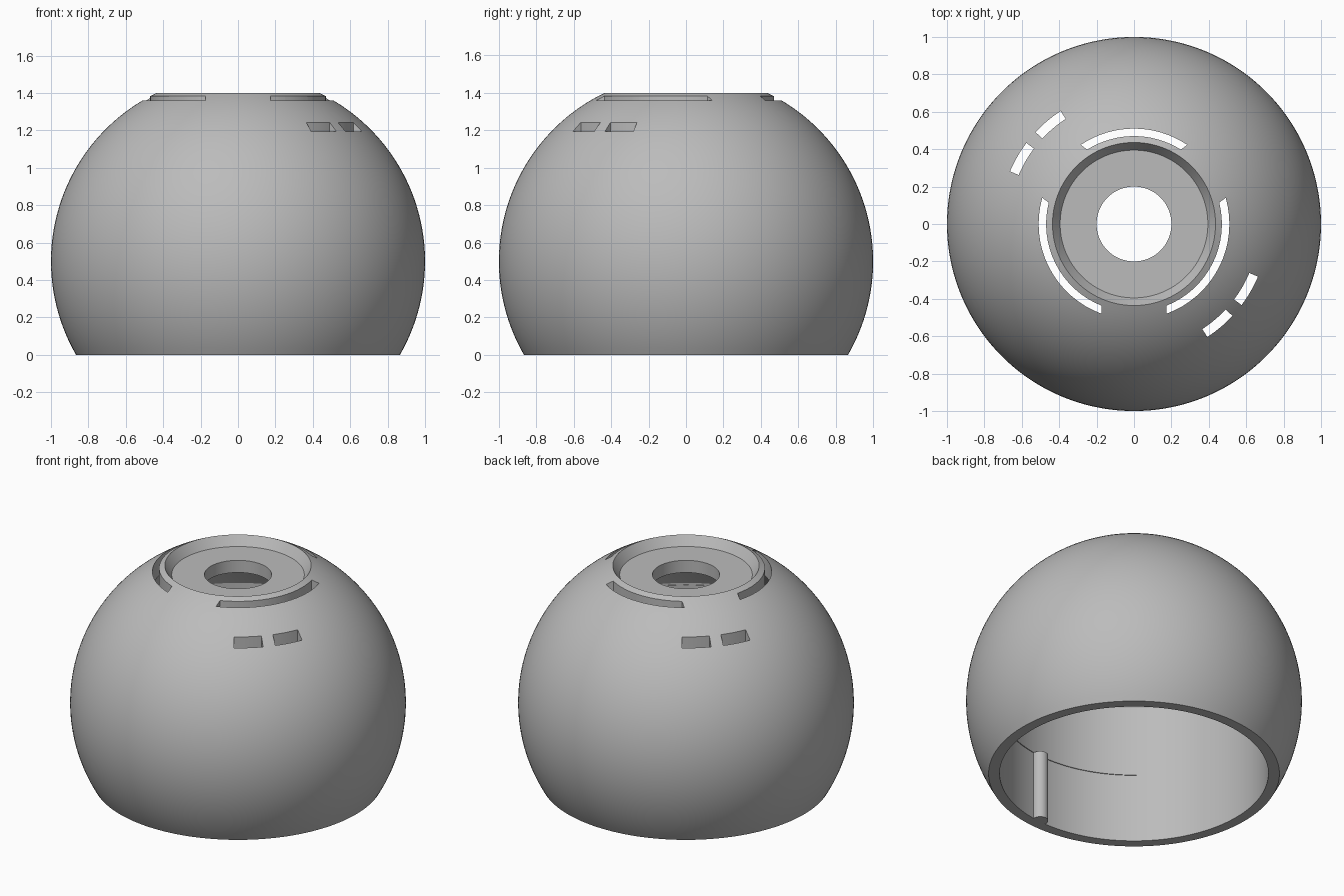
import bpy, bmesh
from math import sin, cos, asin, sqrt, radians, pi

cube = bpy.data.objects.get("Cube")
if cube:
    bpy.data.objects.remove(cube, do_unlink=True)

grey = bpy.data.materials.new("plain grey")
grey.use_nodes = True
grey.diffuse_color = (0.5, 0.5, 0.5, 1)
grey.node_tree.nodes["Principled BSDF"].inputs["Base Color"].default_value = (0.5, 0.5, 0.5, 1)


def add_object(name, bm):
    bmesh.ops.recalc_face_normals(bm, faces=bm.faces)
    mesh = bpy.data.meshes.new(name)
    bm.to_mesh(mesh)
    bm.free()
    mesh.materials.append(grey)
    obj = bpy.data.objects.new(name, mesh)
    bpy.context.collection.objects.link(obj)
    return obj


def smooth(obj):
    bpy.ops.object.select_all(action='DESELECT')
    obj.select_set(True)
    bpy.context.view_layer.objects.active = obj
    bpy.ops.object.shade_smooth_by_angle(angle=radians(25))


def lathe(name, profile, steps=144):
    """Turn a closed (radius, height) profile around z."""
    bm = bmesh.new()
    rings = [[bm.verts.new((r * cos(2 * pi * i / steps), r * sin(2 * pi * i / steps), z))
              for r, z in profile] for i in range(steps)]
    count = len(profile)
    for i in range(steps):
        a, b = rings[i], rings[(i + 1) % steps]
        for j in range(count):
            k = (j + 1) % count
            bm.faces.new((a[j], b[j], b[k], a[k]))
    return add_object(name, bm)


def sector(name, r0, r1, start, end, z0, z1, gap=0, steps=16):
    """Curved block; gap trims its ends parallel to straight spokes."""
    bm = bmesh.new()
    loops = []
    for i in range(steps + 1):
        loop = []
        for r, z in ((r0, z0), (r1, z0), (r1, z1), (r0, z1)):
            trim = asin(gap / r)
            a0, a1 = radians(start) + trim, radians(end) - trim
            a = a0 + (a1 - a0) * i / steps
            loop.append(bm.verts.new((r * cos(a), r * sin(a), z)))
        loops.append(loop)
    for a, b in zip(loops, loops[1:]):
        for j in range(4):
            k = (j + 1) % 4
            bm.faces.new((a[j], b[j], b[k], a[k]))
    bm.faces.new(loops[0])
    bm.faces.new(loops[-1])
    return add_object(name, bm)


def arc(radius, z0, z1, steps):
    """Points on a sphere centred at height 0.5."""
    a0, a1 = asin((z0 - 0.5) / radius), asin((z1 - 0.5) / radius)
    angles = [a0 + (a1 - a0) * i / steps for i in range(steps + 1)]
    return [(radius * cos(a), 0.5 + radius * sin(a)) for a in angles]


# Hollow truncated sphere with a dished top and a round hole
outside = arc(1.0, 0.0, 1.4, 40)
dish = [(0.395, 1.34), (0.2, 1.34), (0.2, 1.26)]
inside = arc(0.9, 1.26, 0.5 + sqrt(0.9 ** 2 - 0.8 ** 2), 12)
shell = lathe("dome_shell", outside + dish + inside + [(0.8, 0.0)])

# Three arc slots round the top, and two opposite pairs of small windows
cutters = [sector("slot_cutter", 0.47, 0.51, a, b, 1.1, 1.6, gap=0.175)
           for a, b in ((36, 144), (144, 270), (-90, 36))]
for middle in (-40, 140):
    for a, b in ((-17, -3), (3, 17)):
        cutters.append(sector("window_cutter", 0.67, 0.72, middle + a, middle + b, 0.98, 1.6))

bpy.ops.object.select_all(action='DESELECT')
shell.select_set(True)
bpy.context.view_layer.objects.active = shell
for cutter in cutters:
    cutter.hide_render = True
    cut = shell.modifiers.new("cut", 'BOOLEAN')
    cut.operation = 'DIFFERENCE'
    cut.solver = 'EXACT'
    cut.object = cutter
    bpy.ops.object.modifier_apply(modifier=cut.name)
    bpy.data.objects.remove(cutter, do_unlink=True)
smooth(shell)

# Thin raised lining on part of the bore
smooth(sector("bore_lining", 0.795, 0.803, 229, 319, 0.45, 0.9, steps=36))

# Round upright rib on the bore wall
bm = bmesh.new()
bmesh.ops.create_cone(bm, cap_ends=True, segments=32, radius1=0.048, radius2=0.048, depth=0.45)
spot = radians(275)
bmesh.ops.translate(bm, verts=bm.verts, vec=(0.79 * cos(spot), 0.79 * sin(spot), 0.225))
smooth(add_object("bore_rib", bm))
